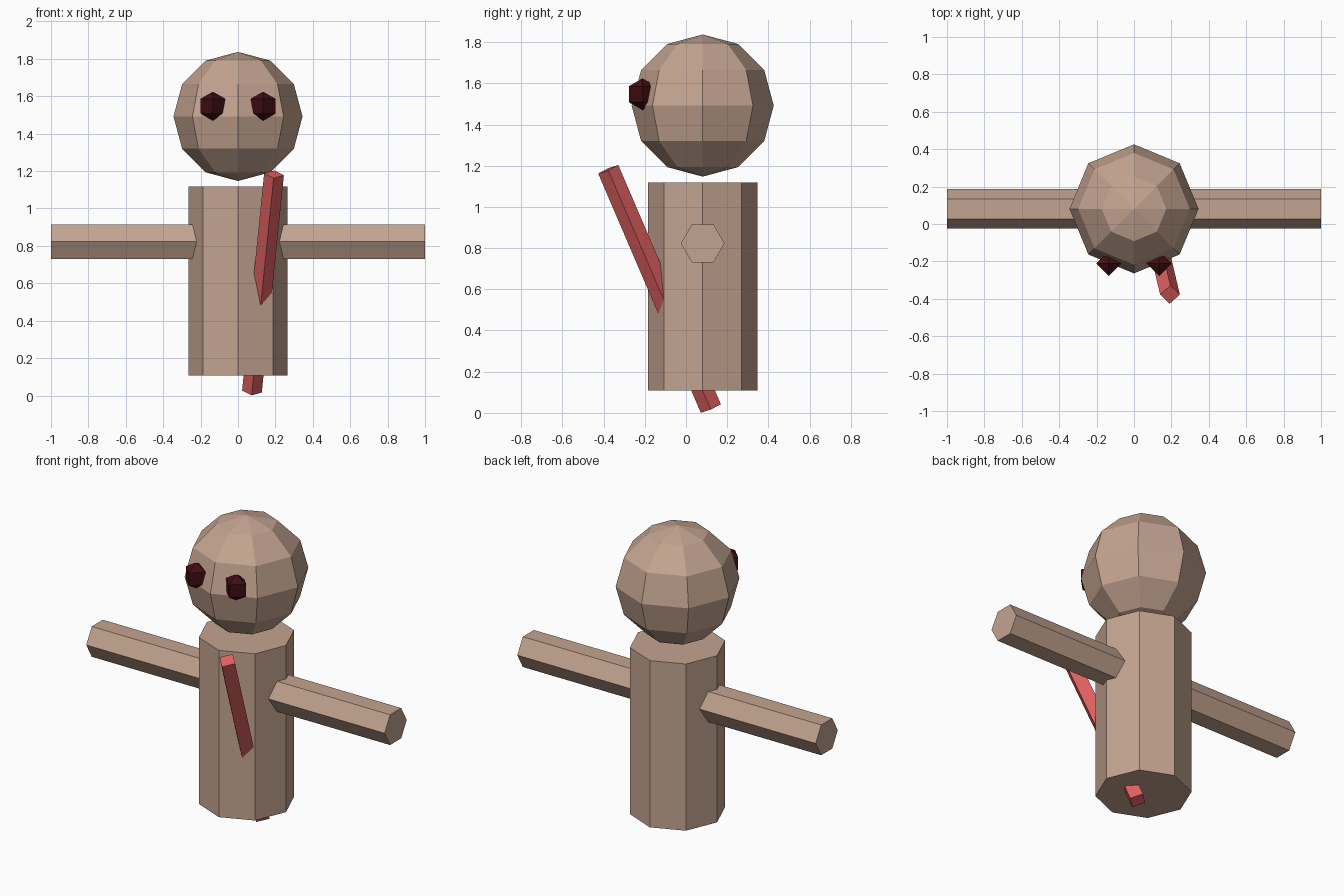
import bpy
from math import radians, pi

if "Cube" in bpy.data.objects:
    bpy.data.objects.remove(bpy.data.objects["Cube"])

CY = 0.081  # depth of the body axis


def material(name, rgb):
    m = bpy.data.materials.new(name)
    m.diffuse_color = (*rgb, 1)
    m.use_nodes = True
    m.node_tree.nodes["Principled BSDF"].inputs["Base Color"].default_value = m.diffuse_color
    return m


tan = material("tan", (0.55, 0.37, 0.28))
red = material("red", (0.75, 0.12, 0.12))
dark = material("dark_red", (0.055, 0.004, 0.006))


def finish(name, mat):
    ob = bpy.context.object
    ob.name = name
    ob.data.materials.append(mat)
    return ob


def prism(name, sides, radius, length, loc, mat, rot=(0, 0, 0)):
    bpy.ops.mesh.primitive_cylinder_add(vertices=sides, radius=radius, depth=length,
                                        location=loc, rotation=rot)
    return finish(name, mat)


def ball(name, segments, rings, radius, loc, mat):
    bpy.ops.mesh.primitive_uv_sphere_add(segments=segments, ring_count=rings,
                                         radius=radius, location=loc)
    return finish(name, mat)


# Octagonal torso and faceted head
prism("torso", 8, 0.265, 1.01, (0, CY, 0.613), tan)
ball("head", 8, 6, 0.345, (0, CY, 1.492), tan)

# One hexagonal bar forms both arms
prism("arms", 6, 0.106, 2.0, (0, CY, 0.823), tan, (0, pi / 2, 0))

# Eyes
for side, x in (("left", -0.135), ("right", 0.135)):
    ball(side + "_eye", 4, 3, 0.077, (x, -0.211, 1.547), dark)

# Square stick driven through the torso
prism("stick", 4, 0.053, 1.269, (0.1335, -0.1285, 0.602), red,
      (radians(23.1), radians(5.8), 0))
